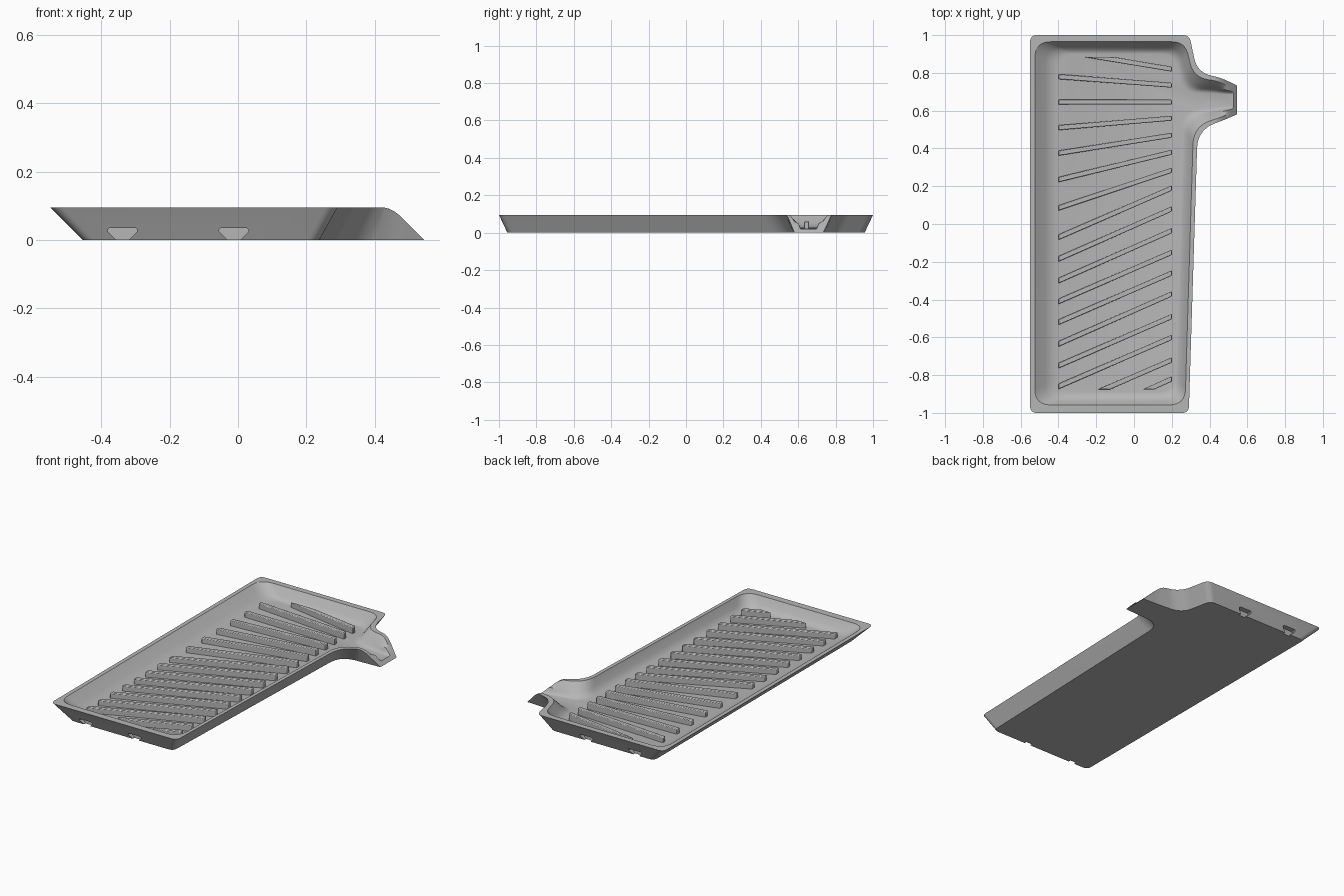
import bpy, bmesh, math
from mathutils import Vector

if "Cube" in bpy.data.objects:
    bpy.data.objects.remove(bpy.data.objects["Cube"])

H = 0.095      # rim height
SEG = 8        # segments per rounded corner

grey = bpy.data.materials.new("light_grey_plastic")
grey.diffuse_color = (0.47, 0.47, 0.47, 1)
grey.use_nodes = True
grey.node_tree.nodes["Principled BSDF"].inputs["Base Color"].default_value = grey.diffuse_color


def new_object(name, bm):
    bmesh.ops.recalc_face_normals(bm, faces=bm.faces)
    me = bpy.data.meshes.new(name)
    bm.to_mesh(me)
    bm.free()
    ob = bpy.data.objects.new(name, me)
    ob.data.materials.append(grey)
    bpy.context.collection.objects.link(ob)
    return ob


def smooth(ob, angle=30):
    bpy.ops.object.select_all(action='DESELECT')
    ob.select_set(True)
    bpy.context.view_layer.objects.active = ob
    bpy.ops.object.shade_smooth_by_angle(angle=math.radians(angle))


def spout_height(x):
    """Rim height, dropping in a rounded slope along the spout."""
    if x < 0.42:
        return H
    if x < 0.48:
        return H - 0.03 * ((x - 0.42) / 0.06) ** 2
    return max(0.0, 0.545 - x)


def floor_height(x):
    return 0.018 + 0.012 * (0.525 - x)


def outline(corners, radii):
    """Round each corner with a short curve."""
    pts = []
    n = len(corners)
    for i, r in enumerate(radii):
        p = Vector(corners[i])
        a = p + (Vector(corners[i - 1]) - p).normalized() * r
        b = p + (Vector(corners[(i + 1) % n]) - p).normalized() * r
        for k in range(SEG + 1):
            t = k / SEG
            pts.append(a * (1 - t) ** 2 + p * 2 * t * (1 - t) + b * t * t)
    return pts


# Outlines: front-left, front-right, spout (six corners), back-right, back-left
OUTER_R = (.035, .035, .10, .045, 0, 0, .045, .08, .035, .035)
INNER_R = (.085, .085, .10, .045, .01, .01, .045, .08, .07, .085)

base = outline([(-.455, -.955), (.237, -.955), (.287, .57), (.45, .575), (.545, .58),
                (.545, .733), (.45, .737), (.275, .75), (.235, .955), (-.455, .955)], OUTER_R)
rim = outline([(-.55, -1), (.29, -1), (.337, .50), (.47, .548), (.545, .58),
               (.545, .733), (.46, .775), (.335, .80), (.293, 1), (-.55, 1)], OUTER_R)
lip = outline([(-.525, -.958), (.27, -.958), (.315, .52), (.465, .565), (.527, .60),
               (.527, .705), (.455, .755), (.315, .775), (.27, .965), (-.525, .965)], INNER_R)
wall = outline([(-.47, -.935), (.25, -.935), (.295, .56), (.45, .59), (.526, .61),
                (.526, .70), (.445, .72), (.295, .735), (.245, .937), (-.47, .937)], INNER_R)
floor = outline([(-.40, -.89), (.21, -.89), (.25, .60), (.44, .615), (.525, .625),
                 (.525, .685), (.44, .69), (.25, .70), (.205, .90), (-.40, .90)], INNER_R)

# Tray shell: loft from the base, over the rim, down to the floor
loops = [[(p.x, p.y, 0) for p in base],
         [(p.x, p.y, spout_height(p.x)) for p in rim],
         [(p.x, p.y, spout_height(p.x)) for p in lip]]
for t in (0, .25, .5, .75, 1):
    ring = []
    for w, f in zip(wall, floor):
        p = w.lerp(f, t)
        z = floor_height(p.x)
        z += (min(.052, spout_height(w.x)) - floor_height(w.x)) * (1 - t) ** 2
        ring.append((p.x, p.y, z))
    loops.append(ring)

bm = bmesh.new()
rings = [[bm.verts.new(c) for c in loop] for loop in loops]
for r0, r1 in zip(rings, rings[1:]):
    for i in range(len(r0)):
        j = (i + 1) % len(r0)
        bm.faces.new((r0[i], r0[j], r1[j], r1[i]))
bm.faces.new(rings[0][::-1])
bm.faces.new(rings[-1])
bmesh.ops.remove_doubles(bm, verts=bm.verts, dist=0.0004)
tray = new_object("tray", bm)


def prism(bm, bottom, offset):
    """Extrude a polygon along an offset."""
    low = [bm.verts.new(c) for c in bottom]
    high = [bm.verts.new(Vector(c) + Vector(offset)) for c in bottom]
    bm.faces.new(low)
    bm.faces.new(high[::-1])
    for i in range(len(low)):
        j = (i + 1) % len(low)
        bm.faces.new((low[i], low[j], high[j], high[i]))
    return high


# Clip notches at the foot of the front and back walls
bm = bmesh.new()
NOTCH = [(-.021, -.01), (.021, -.01), (.021, .002), (.043, .024), (.043, .030),
         (.038, .035), (-.038, .035), (-.043, .030), (-.043, .024), (-.021, .002)]
for cx in (-0.338, -0.012):
    for y in (-1.05, 0.94):
        prism(bm, [(cx + x, y, z) for x, z in NOTCH], (0, .11, 0))
cutter = new_object("notch_cutter", bm)
cutter.hide_render = True
mod = tray.modifiers.new("notches", 'BOOLEAN')
mod.operation = 'DIFFERENCE'
mod.solver = 'EXACT'
mod.object = cutter
bpy.context.view_layer.objects.active = tray
bpy.ops.object.modifier_apply(modifier=mod.name)
bpy.data.objects.remove(cutter)
smooth(tray)

# Drain ribs fanning around the spout: (left y, right y)
RIBS = [(.92, .82), (.78, .735), (.645, .645), (.51, .56), (.375, .47), (.235, .38),
        (.085, .285), (-.07, .19), (-.185, .08), (-.30, -.035), (-.41, -.15),
        (-.52, -.26), (-.635, -.37), (-.75, -.49), (-.86, -.60),
        (-.98, -.72), (-1.09, -.82)]
X0, X1, Y0, Y1 = -.40, .20, -.875, .885
bm = bmesh.new()
for yl, yr in RIBS:
    slope = (yr - yl) / (X1 - X0)
    half = 0.013 * math.sqrt(1 + slope * slope)

    def start(side):
        """Left end of one rib edge, trimmed at the floor border."""
        y = yl + side * half
        lim = min(max(y, Y0), Y1)
        return (X0 + (lim - y) / slope if lim != y else X0, lim, .012)

    poly = [start(-1), (X1, yr - half, .012), (X1, yr + half, .012), start(1)]
    prism(bm, poly, (0, 0, .048))
ribs = new_object("drain_ribs", bm)
bev = ribs.modifiers.new("soft_edges", 'BEVEL')
bev.width = 0.004
bev.segments = 2
bev.limit_method = 'ANGLE'
smooth(ribs)
